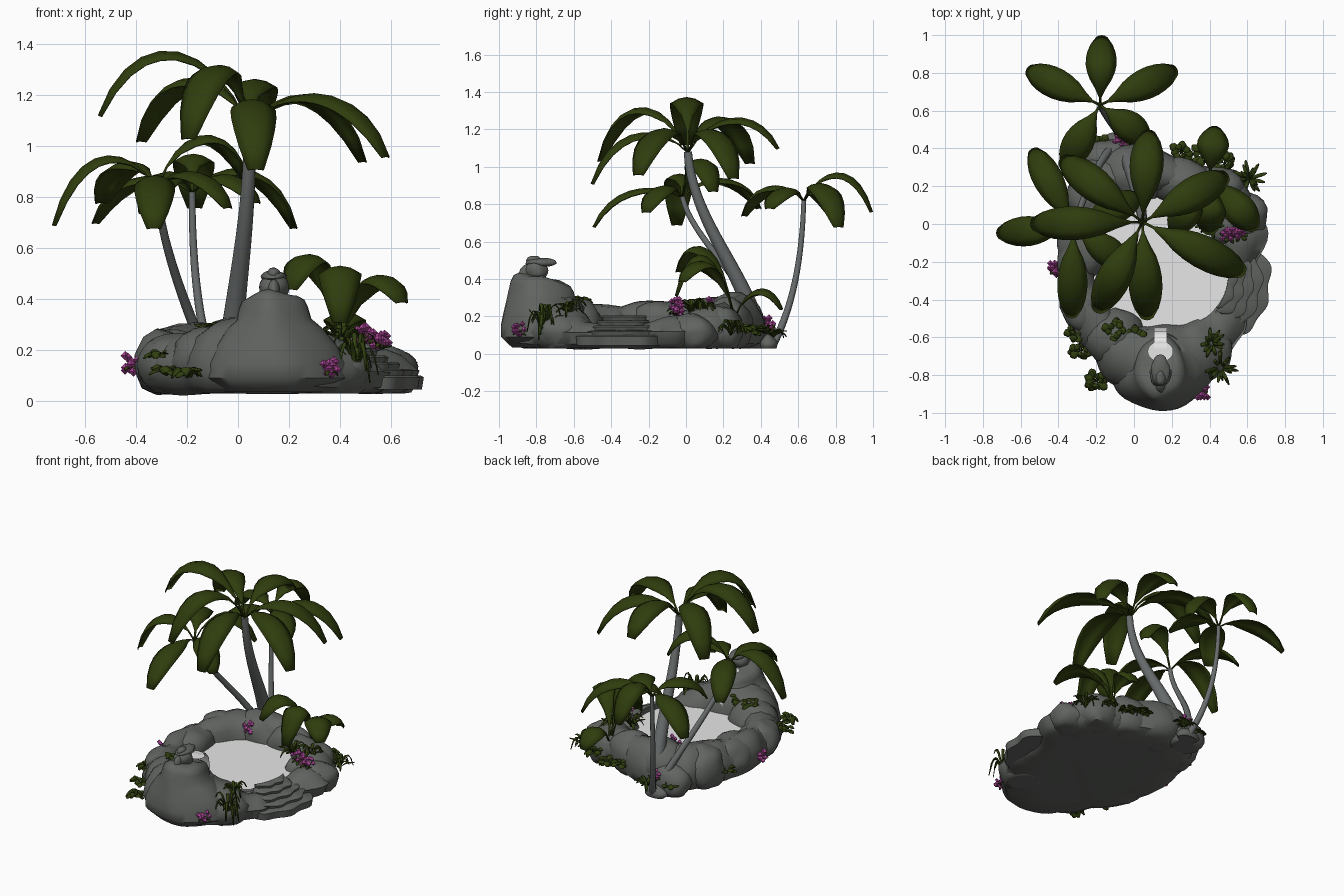
import bpy, math, random
from math import sin, cos, pi, radians
from mathutils import Vector, noise

if "Cube" in bpy.data.objects:
    bpy.data.objects.remove(bpy.data.objects["Cube"])
random.seed(4)


def material(name, rgb):
    m = bpy.data.materials.new(name)
    m.diffuse_color = (*rgb, 1)
    m.use_nodes = True
    m.node_tree.nodes["Principled BSDF"].inputs["Base Color"].default_value = m.diffuse_color
    return m


ROCK = material("grey rock", (0.118, 0.127, 0.115))
BARK = material("grey bark", (0.14, 0.15, 0.15))
LEAF = material("palm green", (0.028, 0.046, 0.004))
SHRUB = material("shrub green", (0.03, 0.05, 0.005))
PINK = material("pink blossom", (0.42, 0.065, 0.32))
WATER = material("pale water", (0.8, 0.8, 0.8))


def build(name, verts, faces, mat, smooth=True):
    me = bpy.data.meshes.new(name)
    me.from_pydata([tuple(v) for v in verts], [], faces)
    me.materials.append(mat)
    ob = bpy.data.objects.new(name, me)
    bpy.context.collection.objects.link(ob)
    if smooth:
        me.polygons.foreach_set("use_smooth", [True] * len(me.polygons))
        bpy.context.view_layer.objects.active = ob
        bpy.ops.object.select_all(action='DESELECT')
        ob.select_set(True)
        bpy.ops.object.shade_smooth_by_angle(angle=radians(50))
    return ob


def skin(rings, caps=True):
    """Join equal closed rings of points into one surface."""
    n = len(rings[0])
    verts = [v for r in rings for v in r]
    faces = [(i * n + j, i * n + (j + 1) % n, (i + 1) * n + (j + 1) % n, (i + 1) * n + j)
             for i in range(len(rings) - 1) for j in range(n)]
    if caps:
        faces += [tuple(reversed(range(n))), tuple(range(len(verts) - n, len(verts)))]
    return verts, faces


def bez(p, t):
    a, b, c, d = p
    s = 1 - t
    return a * s**3 + b * 3 * s * s * t + c * 3 * s * t * t + d * t**3


# ---- pool rim: outer radius, top height and inner radius by angle ----
CX, CY = 0.14, -0.25
KEYS = [(0, .49, .16, .34), (23, .62, .21, .35), (49, .64, .26, .38), (75, .61, .30, .42),
        (105, .69, .33, .42), (120, .71, .31, .40), (142, .61, .30, .37), (180, .55, .28, .35),
        (200, .55, .27, .34), (225, .57, .27, .33), (247, .66, .32, .30), (270, .745, .36, .28),
        (297, .65, .27, .30), (322, .57, .17, .33), (340, .50, .15, .34), (360, .49, .16, .34)]


def rim(a):
    d = math.degrees(a) % 360
    for k, q in zip(KEYS, KEYS[1:]):
        if k[0] <= d <= q[0]:
            t = (d - k[0]) / (q[0] - k[0])
            t = t * t * (3 - 2 * t)
            return [k[i] + (q[i] - k[i]) * t for i in (1, 2, 3)]


N = 112
rings = [[] for _ in range(11)]
for j in range(N):
    a = 2 * pi * j / N
    ro, top, ri = rim(a)
    lump = abs(sin(4.5 * a + 0.6)) ** .7
    ro *= 0.95 + 0.05 * lump
    top *= 0.93 + 0.07 * lump
    w = ro - ri
    prof = [(ro * .66, .03), (ro * .86, .03), (ro * .96, .055), (ro, .12), (ri + w * .94, top * .64),
            (ri + w * .76, top * .88), (ri + w * .5, top), (ri + w * .22, top * .95), (ri + w * .05, top * .78),
            (ri, .15), (ri * .97, .08)]
    for i, (ring, (r, z)) in enumerate(zip(rings, prof)):
        p = Vector((CX + r * cos(a), CY + r * sin(a), z))
        if i:
            p += Vector((cos(a), sin(a), .4)) * 0.025 * noise.noise(p * 6)
        ring.append(p)
build("pool_rim", *skin(rings), ROCK)

build("pool_water", [(CX + (rim(2 * pi * j / 64)[2] + .02) * cos(2 * pi * j / 64),
                      CY + (rim(2 * pi * j / 64)[2] + .02) * sin(2 * pi * j / 64), .17) for j in range(64)],
      [tuple(range(64))], WATER, False)

# ---- stone steps: stacked wobbly slabs on the right ----
for i in range(5):
    r1, z1 = .585 - .045 * i, .10 + .026 * i
    rs = []
    for j in range(25):
        a = radians(-41 + 2 * i + (55 - 4 * i) * j / 24)
        r = r1 * (1 + .018 * sin(j * .75 + i * 2)) * (1 - .12 * abs(j / 12 - 1) ** 4)
        lo = z1 - .028 if i else .045
        rs.append([Vector((CX + rr * cos(a), CY + rr * sin(a), z)) for rr, z in
                   ((r - .012, z1), (r, z1 - .007), (r - .008, lo), (.36, lo), (.36, z1 + .002))])
    build("stone_step", *skin(rs), ROCK)


# ---- boulders: noisy ellipsoids ----
def boulder(name, c, s, rough=.16):
    rs = []
    for i in range(13):
        th = -pi / 2 + pi * (i + .02) / 12.04
        ring = []
        for j in range(20):
            f = 2 * pi * j / 20
            d = Vector((cos(th) * cos(f), cos(th) * sin(f), sin(th)))
            d *= 1 + rough * noise.noise(d * 1.5 + Vector(c) * 9)
            p = Vector([c[k] + s[k] * d[k] for k in range(3)])
            p.z = max(p.z, .03)
            ring.append(p)
        rs.append(ring)
    build(name, *skin(rs), ROCK)


for x, y, z, a, b, h in [(.0, .26, .17, .19, .15, .16), (.58, .04, .11, .13, .14, .10), (.46, .18, .13, .15, .13, .13),
                         (-.13, .35, .11, .14, .10, .12), (-.27, -.12, .15, .14, .19, .13), (-.26, -.44, .14, .13, .15, .12),
                         (-.10, -.60, .16, .16, .15, .14), (.37, -.66, .11, .15, .15, .12), (.24, .23, .15, .17, .12, .15),
                         (-.23, .14, .15, .14, .15, .15), (-.08, .44, .055, .08, .05, .05), (.47, -.02, .15, .07, .09, .09)]:
    boulder("boulder", (x, y, z), (a, b, h))

# ---- fountain rock with a small spout stone, basin and fall ----
rs = []
for z, rx, ry in [(.035, .21, .16), (.09, .285, .215), (.15, .275, .215), (.22, .235, .20), (.29, .18, .185),
                  (.34, .145, .175), (.385, .135, .165), (.415, .122, .15), (.43, .095, .12), (.435, .05, .07)]:
    rs.append([Vector((.14 + rx * cos(t) * (1 + .06 * sin(3 * t + z * 9)),
                       -.768 + ry * sin(t) * (1 + .04 * sin(4 * t + z * 7)),
                       z - .025 * (1 + sin(t)) * (z > .3) + .008 * sin(3 * t + 1) * (z > .3)))
               for t in [2 * pi * j / 36 for j in range(36)]])
build("fountain_rock", *skin(rs), ROCK)
boulder("spout_neck", (.14, -.80, .445), (.058, .065, .055))
boulder("spout_head", (.14, -.775, .488), (.05, .085, .024))
boulder("spout_crest", (.14, -.815, .50), (.026, .04, .024))
boulder("spout_beak", (.14, -.855, .43), (.025, .035, .045))
build("basin_water", [(.14 + .068 * cos(2 * pi * j / 24), -.675 + .055 * sin(2 * pi * j / 24), .415) for j in range(24)],
      [tuple(range(24))], WATER, False)
fall = [(-.66, .418), (-.605, .412), (-.57, .37), (-.555, .29), (-.545, .165)]
build("water_fall", [(x, y, z) for y, z in fall for x in (.105, .175)],
      [(2 * i, 2 * i + 1, 2 * i + 3, 2 * i + 2) for i in range(4)], WATER)


# ---- leaves: arched, rounded across the midrib ----
def leaf(acc, base, tip, h, width, stem=.18, seg=9, thin=.007):
    base, tip = Vector(base), Vector(tip)
    zc = (8 * h - base.z - tip.z) / 6
    d = tip - base
    p = (base, Vector((base.x + d.x * .28, base.y + d.y * .28, zc)),
         Vector((base.x + d.x * .8, base.y + d.y * .8, zc)), tip)
    side = Vector((d.y, -d.x, 0)).normalized()
    verts, faces = acc
    o = len(verts)
    for i in range(seg + 1):
        t = i / seg
        s = max(0, (t - stem) / (1 - stem))
        w = max(thin, width / 2 * max(0, sin(pi * min(1, s * .95))) ** .55)
        c = bez(p, t)
        tan = bez(p, min(1, t + .02)) - bez(p, max(0, t - .02))
        up = side.cross(tan).normalized()
        verts += [c + side * w * k - up * w * .38 * k * k for k in (-1, -.5, 0, .5, 1)]
    for i in range(seg):
        for m in range(4):
            k = o + 5 * i + m
            faces.append((k, k + 1, k + 6, k + 5))


def leaves(name, acc, mat, thick):
    ob = build(name, *acc, mat)
    m = ob.modifiers.new("thickness", 'SOLIDIFY')
    m.thickness = thick


def trunk(name, pts, r0, r1):
    p = [Vector(q) for q in pts]
    rs = []
    for i in range(17):
        t = i / 16
        q = (bez(p, min(1, t + .02)) - bez(p, max(0, t - .02))).to_track_quat('Z', 'Y')
        r = r0 + (r1 - r0) * t ** .7
        rs.append([bez(p, t) + q @ Vector((r * cos(2 * pi * j / 12), r * sin(2 * pi * j / 12), 0)) for j in range(12)])
    build(name, *skin(rs), BARK)


# ---- palms: crown, trunk path, then frond tips with arch height ----
palms = [
    ("tall_palm", [(-.03, .36, .2), (0, .26, .5), (.05, .03, .75), (.045, .01, 1.08)], .05, .022, .18,
     [(-.55, 0, 1.12, 1.375), (-.39, .35, 1.02, 1.27), (-.2, -.47, 1.03, 1.32), (.07, -.51, .91, 1.18),
      (.59, -.26, .96, 1.205), (.50, .26, .94, 1.20), (.08, .5, 1.10, 1.265)]),
    ("left_palm", [(-.10, .42, .12), (-.22, .32, .4), (-.3, .03, .62), (-.32, -.02, .84)], .024, .014, .16,
     [(-.73, -.05, .69, .96), (-.54, .40, .78, .94), (-.33, -.5, .68, .88), (.04, .15, .87, 1.045),
      (-.03, -.22, .76, .90)]),
    ("back_palm", [(-.07, .47, .06), (-.15, .57, .25), (-.18, .62, .5), (-.18, .63, .82)], .022, .013, .165,
     [(-.17, 1.0, .76, .97), (-.57, .82, .70, .88), (.23, .82, .68, .91), (-.37, .30, .74, .90),
      (.08, .44, .78, .89)])]
for name, path, r0, r1, width, tips in palms:
    trunk(name + "_trunk", path, r0, r1)
    acc = ([], [])
    for x, y, z, h in tips:
        leaf(acc, path[3], (x, y, z), h, width)
    leaves(name + "_fronds", acc, LEAF, .006)

# ---- low broad-leaf plant at the back right ----
acc = ([], [])
for x, y, z, h in [(.65, -.03, .39, .49), (.20, -.05, .44, .57), (.43, .52, .24, .35), (.40, -.06, .31, .53)]:
    leaf(acc, (.40, .26, .20), (x, y, z), h, .17)
leaves("broad_leaf_plant", acc, LEAF, .006)


# ---- grass tufts, leafy shrubs and blossoms ----
def tuft(name, c, n, length, height, width, stem):
    acc = ([], [])
    for i in range(n):
        a = 2 * pi * i / n + random.uniform(-.3, .3)
        l = length * random.uniform(.55, 1.05)
        z = c[2] + height * random.uniform(-.1, .8)
        leaf(acc, c, (c[0] + l * cos(a), c[1] + l * sin(a), max(.03, z)), c[2] + height * random.uniform(.5, 1),
             width, stem, 5, .002)
    leaves(name, acc, SHRUB, .003)


for c, l, h in [((.46, -.76, .08), .11, .20), ((.41, -.63, .20), .08, .09), ((.40, .03, .22), .11, .08),
                ((.61, .24, .10), .10, .09), ((.50, .09, .21), .08, .07), ((-.03, .47, .09), .08, .05)]:
    tuft("grass_tuft", c, 18, l, h, .02, 0)
for c in [(-.31, -.56, .16), (-.20, -.83, .09), (-.28, -.67, .10), (-.10, -.56, .27), (.01, -.60, .26), (.25, .38, .12),
          (.36, .37, .10), (.48, .32, .12), (-.18, .42, .10), (-.36, .06, .12)]:
    tuft("leafy_shrub", c, 13, .07, .045, .045, .3)

verts, faces = [], []
for c in [(.36, -.89, .13), (.56, -.05, .235), (-.42, -.24, .15), (-.07, .44, .17), (-.01, .14, .26), (.50, -.06, .26)]:
    tuft("blossom_leaves", (c[0], c[1], c[2] - .035), 6, .05, .03, .022, .2)
    for _ in range(16):
        o = len(verts)
        p = Vector(c) + Vector([random.uniform(-s, s) for s in (.032, .032, .035)])
        r = random.uniform(.014, .02)
        verts += [p + Vector(d) * r for d in ((1, 0, 0), (0, 1, 0), (-1, 0, 0), (0, -1, 0), (0, 0, 1), (0, 0, -1))]
        for k in range(4):
            faces += [(o + k, o + (k + 1) % 4, o + 4), (o + (k + 1) % 4, o + k, o + 5)]
build("pink_blossoms", verts, faces, PINK, False)
